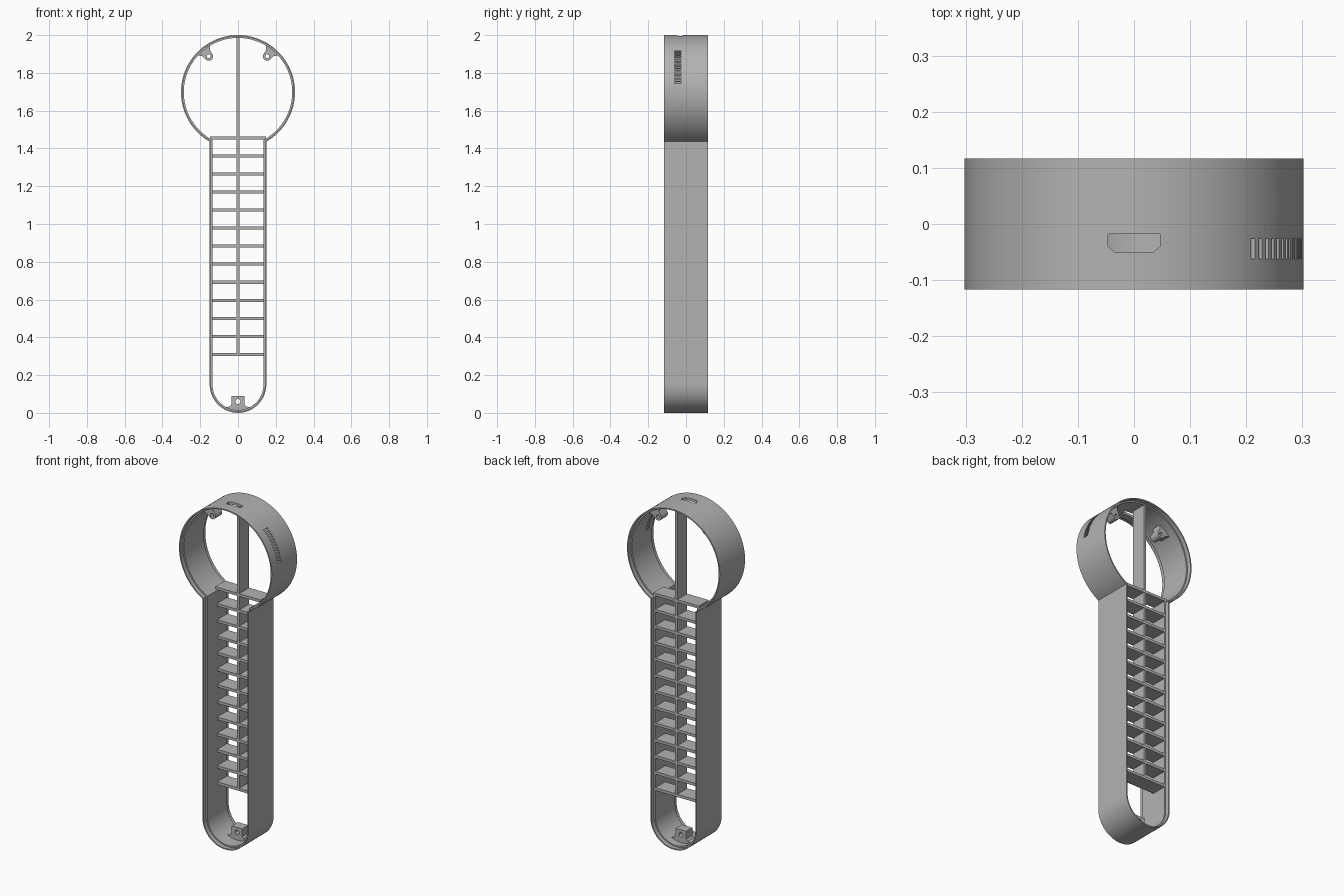
import bpy, bmesh, math
from mathutils import Vector

if "Cube" in bpy.data.objects:
    bpy.data.objects.remove(bpy.data.objects["Cube"], do_unlink=True)

grey = bpy.data.materials.new("plain grey")
grey.use_nodes = True
COLOUR = (0.45, 0.45, 0.45, 1)
grey.diffuse_color = COLOUR
grey.node_tree.nodes["Principled BSDF"].inputs["Base Color"].default_value = COLOUR

R, HEAD_Z = 0.302, 1.698      # head ring
HW = 0.15                     # handle half width
D = 0.117                     # half depth
WALL, LIP, STEP = 0.015, 0.007, 0.025


def finish(name, bm):
    bmesh.ops.recalc_face_normals(bm, faces=bm.faces)
    me = bpy.data.meshes.new(name)
    bm.to_mesh(me)
    bm.free()
    me.materials.append(grey)
    ob = bpy.data.objects.new(name, me)
    bpy.context.collection.objects.link(ob)
    return ob


def prism(name, outline, axis, start, end):
    """Extrude a 2D outline along an axis: 'Y' takes (x, z), 'Z' takes (x, y)."""
    def place(p, h):
        return (p[0], h, p[1]) if axis == 'Y' else (p[0], p[1], h)
    bm = bmesh.new()
    a = [bm.verts.new(place(p, start)) for p in outline]
    b = [bm.verts.new(place(p, end)) for p in outline]
    bm.faces.new(a)
    bm.faces.new(b)
    for i in range(len(a)):
        j = (i + 1) % len(a)
        bm.faces.new((a[i], a[j], b[j], b[i]))
    return finish(name, bm)


def box(name, x0, x1, y0, y1, z0, z1):
    return prism(name, [(x0, y0), (x1, y0), (x1, y1), (x0, y1)], 'Z', z0, z1)


def arc(cx, cz, r, a0, a1, n):
    return [(cx + r * math.cos(a0 + (a1 - a0) * i / n),
             cz + r * math.sin(a0 + (a1 - a0) * i / n)) for i in range(n + 1)]


def activate(ob):
    bpy.ops.object.select_all(action='DESELECT')
    ob.select_set(True)
    bpy.context.view_layer.objects.active = ob


def cut(ob, cutters):
    activate(ob)
    for c in cutters:
        c.hide_render = True
        mod = ob.modifiers.new("cut", 'BOOLEAN')
        mod.operation = 'DIFFERENCE'
        mod.solver = 'EXACT'
        mod.object = c
        bpy.ops.object.modifier_apply(modifier=mod.name)
        bpy.data.objects.remove(c, do_unlink=True)


def smooth(ob):
    activate(ob)
    bpy.ops.object.shade_smooth_by_angle(angle=math.radians(30))


def keyhole(inset):
    """Round head running into a straight handle with a round end."""
    r, w = R - inset, HW - inset
    a = -math.acos(w / r)
    return (arc(0, HEAD_Z, r, a, math.pi - a, 96)
            + arc(0, HW, w, math.pi, 2 * math.pi, 40))


# Outer wall, with a stepped lip at the front and back
section = [(0, -D), (0, D), (LIP, D), (LIP, D - STEP), (WALL, D - STEP),
           (WALL, STEP - D), (LIP, STEP - D), (LIP, -D)]
bm = bmesh.new()
loops = [[bm.verts.new((x, y, z)) for x, z in keyhole(t)] for t, y in section]
for k, a in enumerate(loops):
    b = loops[(k + 1) % len(loops)]
    for i in range(len(a)):
        j = (i + 1) % len(a)
        bm.faces.new((a[i], a[j], b[j], b[i]))
shell = finish("outer_wall", bm)

# Port on top and a row of vent slits on the left of the head
port = [(-0.046, -0.018), (-0.046, -0.04), (-0.035, -0.05),
        (0.035, -0.05), (0.046, -0.04), (0.046, -0.018)]
cutters = [prism("port_cutter", port, 'Z', 1.95, 2.05)]
for i in range(13):
    z = 1.747 + i * 0.0138
    cutters.append(box("slit_cutter", 0.17, 0.35, -0.062, -0.026, z - 0.0035, z + 0.0035))
cut(shell, cutters)
smooth(shell)

# Ribs across the handle and the central spine
RIB = 0.008
for i in range(13):
    z = 0.31 + i * 0.0954
    w = 0.148 if i == 12 else HW - WALL + 0.003
    box("rib", -w, w, 0, D - STEP, z - RIB, z + RIB)
box("spine", -RIB, RIB, 0.001, D - STEP - 0.001, 0.31, 2 - WALL + 0.003)

# Screw bosses inside the head, flared into the wall
for side, name in ((1, "left_screw_boss"), (-1, "right_screw_boss")):
    centre = Vector((side * 0.155, 1.888))
    out = (centre - Vector((0, HEAD_Z))).normalized()
    across = Vector((-out.y, out.x))
    ang = math.atan2(out.y, out.x)
    nose = arc(centre.x, centre.y, 0.023, ang + math.pi / 2, ang + 1.5 * math.pi, 16)
    foot = [centre + out * o + across * s for o, s in
            ((0.022, -0.026), (0.041, -0.042), (0.046, 0), (0.041, 0.042), (0.022, 0.026))]
    boss = prism(name, nose + [tuple(p) for p in foot], 'Y', -0.02, 0.04)
    hole = arc(centre.x, centre.y, 0.01, 0, 2 * math.pi, 24)[:-1]
    cut(boss, [prism("hole_cutter", hole, 'Y', -0.1, 0.1)])
    smooth(boss)

# Screw block at the handle's round end
half = [(0.034, 0.09), (0.034, 0.045), (0.045, 0.033), (0.074, 0.03), (0.04, 0.011)]
outline = half + [(0, 0.006)] + [(-x, z) for x, z in reversed(half)]
block = prism("bottom_screw_block", outline, 'Y', -0.01, 0.048)
hole = arc(0, 0.06, 0.013, 0, 2 * math.pi, 24)[:-1]
cut(block, [prism("hole_cutter", hole, 'Y', -0.1, 0.1)])
smooth(block)
